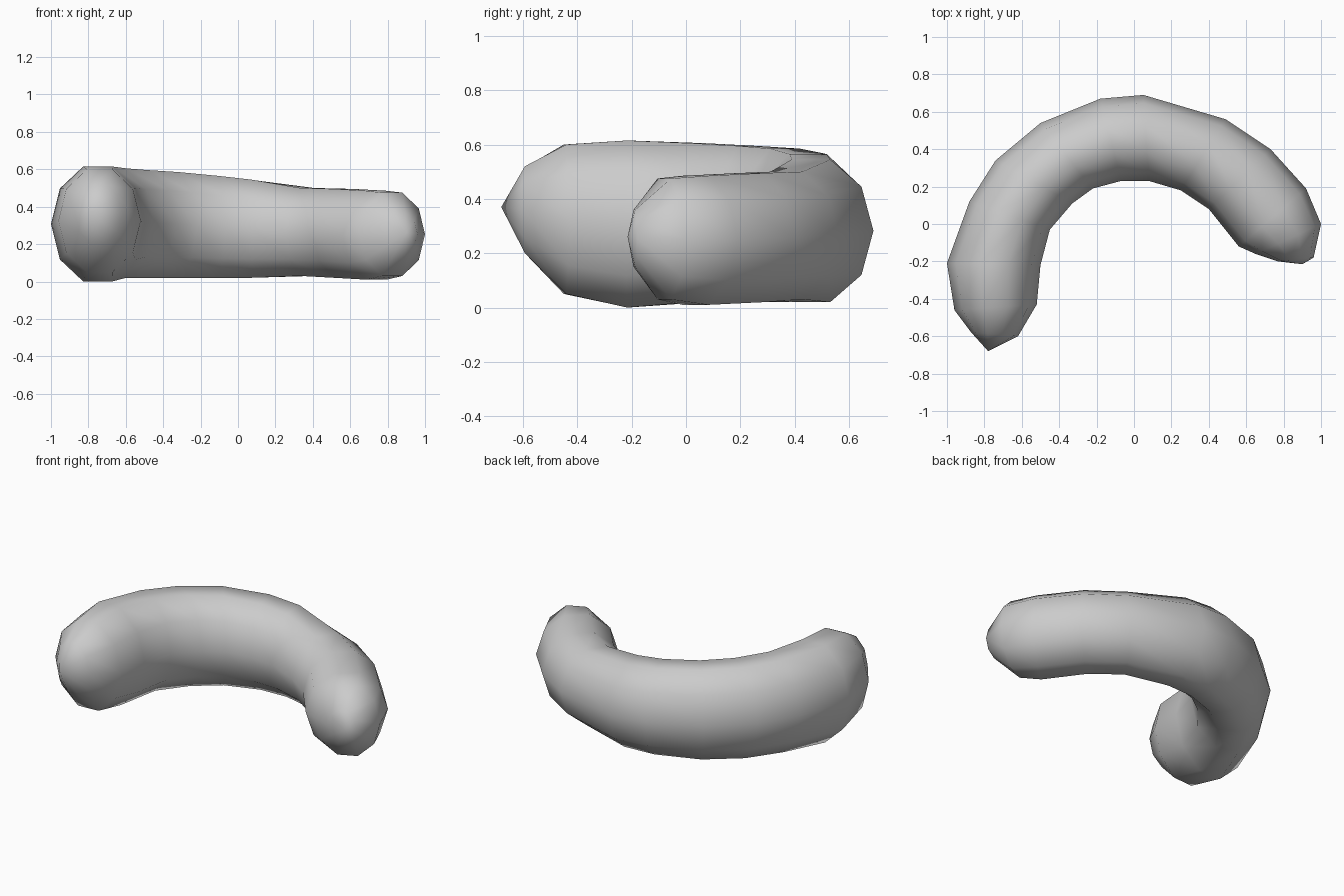
import bpy, bmesh, math
from mathutils import Vector

SIDES = 10

# Remove the default object
cube = bpy.data.objects.get("Cube")
if cube:
    bpy.data.objects.remove(cube, do_unlink=True)


def make_material(name, colour):
    mat = bpy.data.materials.new(name)
    mat.use_nodes = True
    mat.diffuse_color = colour
    mat.node_tree.nodes["Principled BSDF"].inputs["Base Color"].default_value = colour
    return mat


# Cross-sections along the bend: outer point, inner point, bottom and top height
sections = [
    ((-.87, -.58), (-.62, -.6), .2, .52),
    ((-.96, -.46), (-.52, -.43), .05, .6),
    ((-1, -.21), (-.5, -.22), 0, .615),
    ((-.88, .12), (-.45, -.03), .02, .605),
    ((-.74, .34), (-.33, .11), .02, .595),
    ((-.5, .54), (-.22, .19), .02, .585),
    ((-.18, .67), (-.07, .23), .02, .565),
    ((.05, .69), (.08, .23), .02, .545),
    ((.49, .56), (.25, .18), .03, .5),
    ((.73, .4), (.4, .08), .02, .495),
    ((.92, .19), (.56, -.12), .01, .485),
    ((1, 0), (.65, -.16), .03, .475),
    ((.96, -.18), (.77, -.2), .15, .36),
]


def add_ring(bm, outer, inner, bottom, top):
    """One oval ring spanning the outer and inner points of the bend."""
    out, inn = Vector(outer), Vector(inner)
    middle, half = (out + inn) / 2, (out - inn) / 2
    # The flat top and bottom edges of the polygon should reach the given heights
    rise = (top - bottom) / 2 / math.sin(math.tau / 5)
    ring = []
    for i in range(SIDES):
        angle = math.tau * i / SIDES
        p = middle + half * math.cos(angle)
        ring.append(bm.verts.new((p.x, p.y, (bottom + top) / 2 + rise * math.sin(angle))))
    return ring


def add_tip(bm, ring, point):
    """Close an end ring with a fan of triangles."""
    tip = bm.verts.new(point)
    for i in range(SIDES):
        bm.faces.new((ring[i], ring[(i + 1) % SIDES], tip))


# Curved body: neighbouring rings joined with quads
bm = bmesh.new()
rings = [add_ring(bm, *section) for section in sections]
for a, b in zip(rings, rings[1:]):
    for i in range(SIDES):
        j = (i + 1) % SIDES
        bm.faces.new((a[i], a[j], b[j], b[i]))

# Pointed front end and blunt far end
add_tip(bm, rings[0], (-.78, -.68, .37))
add_tip(bm, rings[-1], (.9, -.215, .26))
bmesh.ops.recalc_face_normals(bm, faces=bm.faces[:])
for face in bm.faces:
    face.smooth = True

mesh = bpy.data.meshes.new("curved_body")
bm.to_mesh(mesh)
bm.free()
mesh.materials.append(make_material("plain grey", (.6, .6, .6, 1)))
body = bpy.data.objects.new("curved_body", mesh)
bpy.context.collection.objects.link(body)
